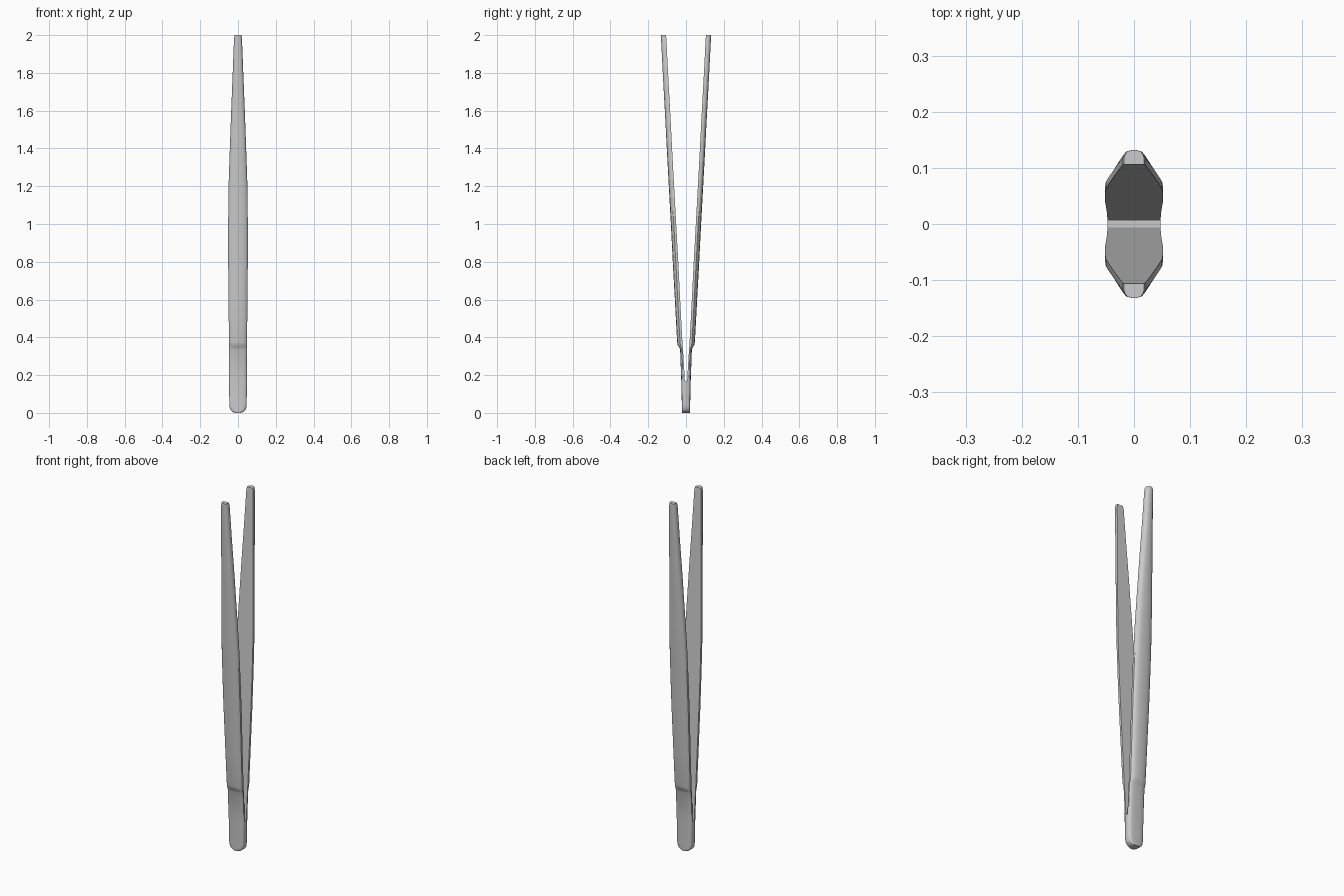
import bpy, bmesh
from math import radians

if "Cube" in bpy.data.objects:
    bpy.data.objects.remove(bpy.data.objects["Cube"])

# Cross-sections of one half: z, half width, inner y, outer y
SECTIONS = [
    (0.000, 0.014, 0.0, 0.021),
    (0.005, 0.027, 0.0, 0.022),
    (0.013, 0.037, 0.0, 0.022),
    (0.024, 0.043, 0.0, 0.022),
    (0.045, 0.046, 0.0, 0.022),
    (0.170, 0.047, 0.0, 0.025),
    (0.170, 0.047, 0.006, 0.025),   # slot floor
    (0.335, 0.048, 0.016, 0.031),
    (0.347, 0.048, 0.017, 0.036),   # shoulder
    (0.360, 0.048, 0.018, 0.044),
    (0.375, 0.048, 0.019, 0.047),
    (0.600, 0.050, 0.031, 0.059),
    (0.800, 0.052, 0.041, 0.070),
    (1.000, 0.052, 0.052, 0.080),
    (1.200, 0.050, 0.063, 0.091),
    (1.350, 0.045, 0.071, 0.099),
    (1.600, 0.036, 0.084, 0.112),
    (1.800, 0.028, 0.095, 0.123),
    (1.980, 0.021, 0.104, 0.132),
    (2.000, 0.018, 0.106, 0.132),   # tip
]


def ring(z, w, a, b):
    """D-shaped section: flat inside, straight short sides, crowned outside."""
    t = b - a
    if z <= 0.17:
        right = [(1, 0), (1, 0.55), (0.93, 0.8), (0.75, 0.94), (0.4, 0.99)]
    else:
        right = [(1, 0), (1, 0.45), (0.88, 0.7), (0.68, 0.88), (0.36, 0.97)]
    # keep both slot-floor rings on the same outer outline
    if z == 0.17:
        t, base = b, 0.0
    else:
        base = a
    pts = [(u * w, base + v * t) for u, v in right]
    pts[0] = (w, a)
    return pts + [(0, b)] + [(-x, y) for x, y in reversed(pts)]


# Tweezer half lofted through the sections
bm = bmesh.new()
rings = [[bm.verts.new((x, y, s[0])) for x, y in ring(*s)] for s in SECTIONS]
for r0, r1 in zip(rings, rings[1:]):
    n = len(r0)
    for i in range(n):
        j = (i + 1) % n
        bm.faces.new((r0[i], r0[j], r1[j], r1[i]))
bm.faces.new(list(reversed(rings[0])))
bm.faces.new(rings[-1])

# Open the centre plane of the joined handle, weld the slot-floor ring
centre = [f for f in bm.faces if all(abs(v.co.y) < 1e-6 for v in f.verts)]
bmesh.ops.delete(bm, geom=centre, context='FACES')
bmesh.ops.remove_doubles(bm, verts=bm.verts, dist=1e-5)
bmesh.ops.recalc_face_normals(bm, faces=bm.faces)

mesh = bpy.data.meshes.new("tweezers_body")
bm.to_mesh(mesh)
bm.free()
body = bpy.data.objects.new("tweezers_body", mesh)
bpy.context.collection.objects.link(body)
bpy.context.view_layer.objects.active = body
body.select_set(True)

# Second arm
mirror = body.modifiers.new("mirror_arm", 'MIRROR')
mirror.use_axis = (False, True, False)
mirror.use_clip = True
mirror.merge_threshold = 0.0005
bpy.ops.object.modifier_apply(modifier=mirror.name)
bpy.ops.object.shade_smooth_by_angle(angle=radians(40))
